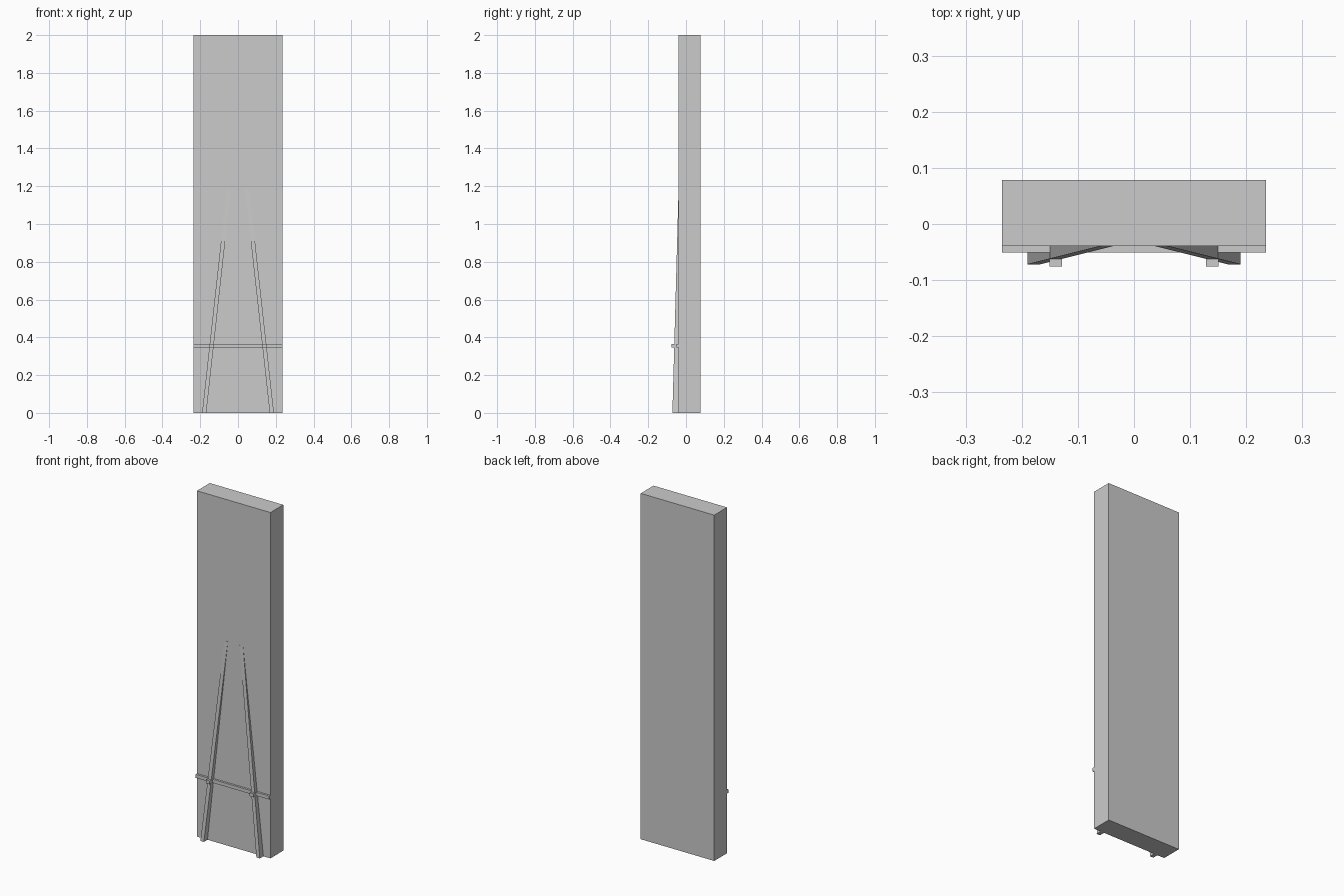
import bpy
import bmesh

cube = bpy.data.objects.get("Cube")
if cube:
    bpy.data.objects.remove(cube, do_unlink=True)

grey = bpy.data.materials.new("plain grey")
grey.use_nodes = True
colour = (0.6, 0.6, 0.6, 1)
grey.diffuse_color = colour
grey.node_tree.nodes["Principled BSDF"].inputs["Base Color"].default_value = colour


def loft(name, bottom, top, z0, z1):
    """Solid between two rectangles, each given as (x0, x1, y0, y1)."""
    bm = bmesh.new()
    rings = []
    for (x0, x1, y0, y1), z in ((bottom, z0), (top, z1)):
        corners = ((x0, y0), (x1, y0), (x1, y1), (x0, y1))
        rings.append([bm.verts.new((x, y, z)) for x, y in corners])
    low, high = rings
    bm.faces.new(low[::-1])
    bm.faces.new(high)
    for i in range(4):
        j = (i + 1) % 4
        bm.faces.new((low[i], low[j], high[j], high[i]))
    bmesh.ops.recalc_face_normals(bm, faces=bm.faces)
    mesh = bpy.data.meshes.new(name)
    bm.to_mesh(mesh)
    bm.free()
    mesh.materials.append(grey)
    obj = bpy.data.objects.new(name, mesh)
    bpy.context.collection.objects.link(obj)
    return obj


def box(name, x0, x1, y0, y1, z0, z1):
    return loft(name, (x0, x1, y0, y1), (x0, x1, y0, y1), z0, z1)


HALF = 0.235      # half width of the slab
FACE = -0.039     # front face of the slab
BAR = (0.345, 0.365)

# Main slab and the thin rail across its front
box("slab", -HALF, HALF, FACE, 0.078, 0, 2)
box("cross_rail", -HALF, HALF, -0.051, FACE + 0.005, *BAR)

# Leaning ribs that taper into the slab, with the rail stepping over them
for side, s in (("left", 1), ("right", -1)):
    def span(a, b):
        return tuple(sorted((s * a, s * b)))

    loft(side + "_rib",
         (*span(0.168, 0.19), -0.072, FACE + 0.005),
         (*span(0.038, 0.06), FACE - 0.0005, FACE + 0.005), 0, 1.18)
    box(side + "_rail_step", *span(0.128, 0.151), -0.076, FACE, *BAR)
